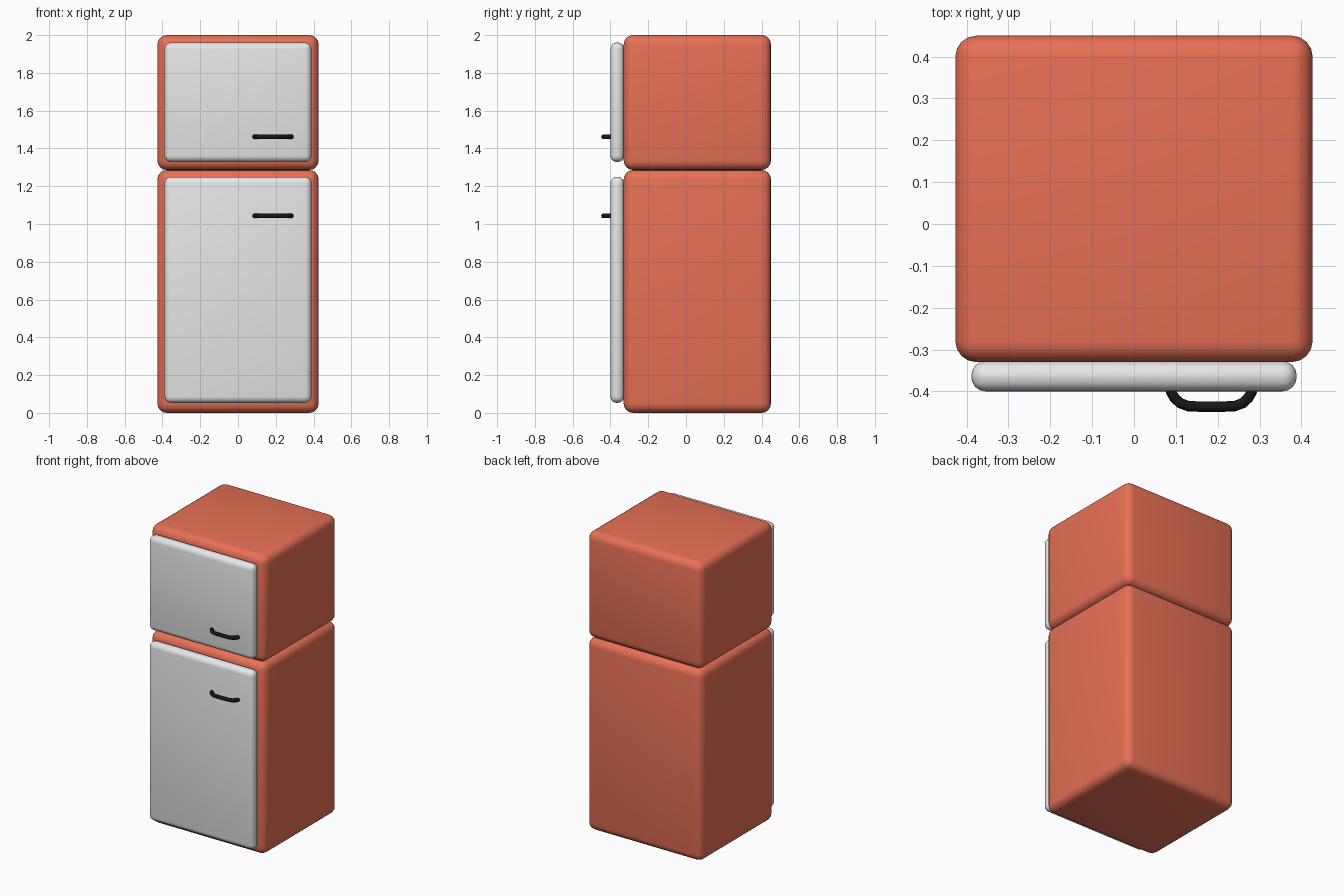
import bpy, bmesh, math

if "Cube" in bpy.data.objects:
    bpy.data.objects.remove(bpy.data.objects["Cube"])


def material(name, rgb):
    m = bpy.data.materials.new(name)
    m.diffuse_color = (*rgb, 1)
    m.use_nodes = True
    m.node_tree.nodes["Principled BSDF"].inputs["Base Color"].default_value = m.diffuse_color
    return m


RED = material("coral red", (0.80, 0.163, 0.09))
GREY = material("light grey", (0.80, 0.80, 0.80))
BLACK = material("black", (0.008, 0.008, 0.008))


def finish(bm, name, mat):
    me = bpy.data.meshes.new(name)
    bmesh.ops.recalc_face_normals(bm, faces=bm.faces)
    for f in bm.faces:
        f.smooth = True
    bm.to_mesh(me)
    bm.free()
    me.materials.append(mat)
    ob = bpy.data.objects.new(name, me)
    bpy.context.collection.objects.link(ob)
    return ob


def rounded_box(name, lo, hi, radius, segments, mat):
    bm = bmesh.new()
    bmesh.ops.create_cube(bm, size=1)
    for v in bm.verts:
        v.co = [(a + b) / 2 + c * (b - a) for a, b, c in zip(lo, hi, v.co)]
    bmesh.ops.bevel(bm, geom=bm.edges[:], offset=radius, segments=segments,
                    profile=0.5, affect='EDGES')
    return finish(bm, name, mat)


def handle(name, z):
    # tube swept along a rounded U in the horizontal plane
    r, sides = 0.0125, 12
    path = [(0.085, -0.385), (0.089, -0.402), (0.097, -0.416), (0.110, -0.428),
            (0.130, -0.4355), (0.1575, -0.4365)]
    path += [(0.37 - x, y) for x, y in reversed(path)]
    bm = bmesh.new()
    rings = []
    for i, (x, y) in enumerate(path):
        a, b = path[max(i - 1, 0)], path[min(i + 1, len(path) - 1)]
        dx, dy = b[0] - a[0], b[1] - a[1]
        d = math.hypot(dx, dy)
        nx, ny = -dy / d, dx / d
        ring = []
        for k in range(sides):
            t = 2 * math.pi * k / sides
            c, s = r * math.cos(t), r * math.sin(t)
            ring.append(bm.verts.new((x + nx * c, y + ny * c, z + s)))
        rings.append(ring)
    for p, q in zip(rings, rings[1:]):
        for k in range(sides):
            j = (k + 1) % sides
            bm.faces.new((p[k], p[j], q[j], q[k]))
    bm.faces.new(rings[0])
    bm.faces.new(rings[-1])
    return finish(bm, name, BLACK)


# cabinets, doors and handles: lower fridge and upper freezer
for part, z0, z1, d0, d1, hz in (("fridge", 0.0, 1.286, 0.053, 1.25, 1.043),
                                 ("freezer", 1.286, 2.0, 1.328, 1.961, 1.462)):
    rounded_box(part + "_cabinet", (-0.427, -0.33, z0), (0.427, 0.45, z1), 0.05, 4, RED)
    rounded_box(part + "_door", (-0.389, -0.40, d0), (0.389, -0.328, d1), 0.034, 4, GREY)
    handle(part + "_handle", hz)
